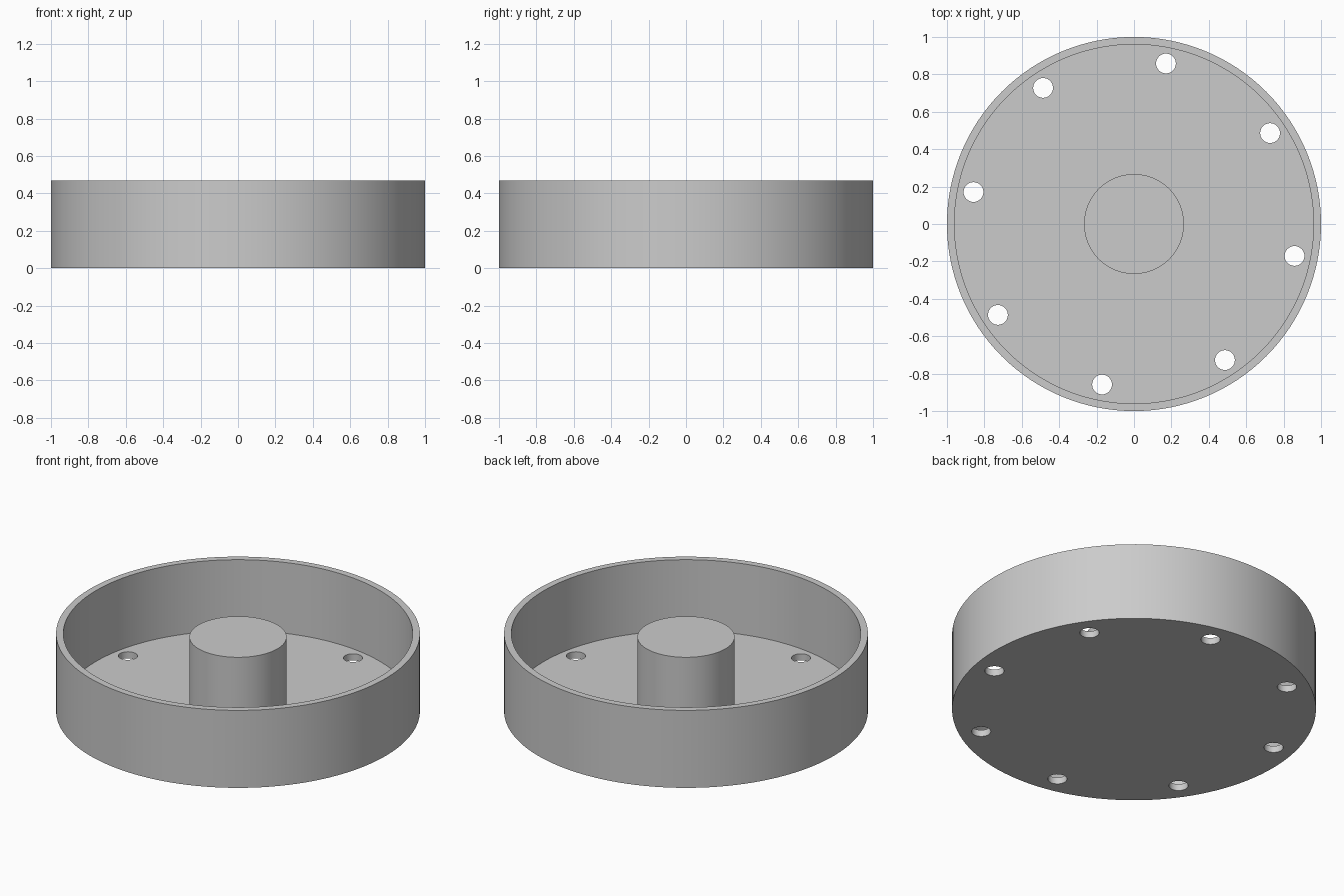
import bpy
import math

SEGMENTS = 128
RADIUS, HEIGHT = 1.0, 0.47
WALL, FLOOR = 0.04, 0.04
HUB_RADIUS, HUB_TOP = 0.267, 0.45
HOLE_RADIUS, HOLE_RING, HOLE_COUNT = 0.053, 0.875, 8

default = bpy.data.objects.get("Cube")
if default:
    bpy.data.objects.remove(default, do_unlink=True)

grey = bpy.data.materials.new("plain grey")
grey.use_nodes = True
colour = (0.6, 0.6, 0.6, 1)
grey.diffuse_color = colour
grey.node_tree.nodes["Principled BSDF"].inputs["Base Color"].default_value = colour


def cylinder(name, radius, bottom, top, x=0, y=0, sides=SEGMENTS):
    bpy.ops.mesh.primitive_cylinder_add(
        vertices=sides, radius=radius, depth=top - bottom,
        location=(x, y, (top + bottom) / 2))
    obj = bpy.context.object
    obj.name = name
    obj.data.materials.append(grey)
    return obj


def cut(target, cutter):
    mod = target.modifiers.new("cut", 'BOOLEAN')
    mod.operation = 'DIFFERENCE'
    mod.solver = 'EXACT'
    mod.object = cutter
    bpy.context.view_layer.objects.active = target
    bpy.ops.object.modifier_apply(modifier=mod.name)
    bpy.data.objects.remove(cutter, do_unlink=True)


def smooth(obj):
    bpy.ops.object.select_all(action='DESELECT')
    obj.select_set(True)
    bpy.context.view_layer.objects.active = obj
    bpy.ops.object.shade_smooth_by_angle(angle=math.radians(30))


# Round tray, hollowed from above
tray = cylinder("tray", RADIUS, 0, HEIGHT)
cut(tray, cylinder("hollow_cutter", RADIUS - WALL, FLOOR, HEIGHT + 0.1))

# Ring of holes through the floor
for i in range(HOLE_COUNT):
    angle = (i + 0.75) * math.tau / HOLE_COUNT
    cut(tray, cylinder("hole_cutter", HOLE_RADIUS, -0.1, FLOOR + 0.1,
                       HOLE_RING * math.cos(angle), HOLE_RING * math.sin(angle), 32))

# Solid centre post standing on the floor
hub = cylinder("centre_post", HUB_RADIUS, FLOOR, HUB_TOP)

for part in (tray, hub):
    smooth(part)
